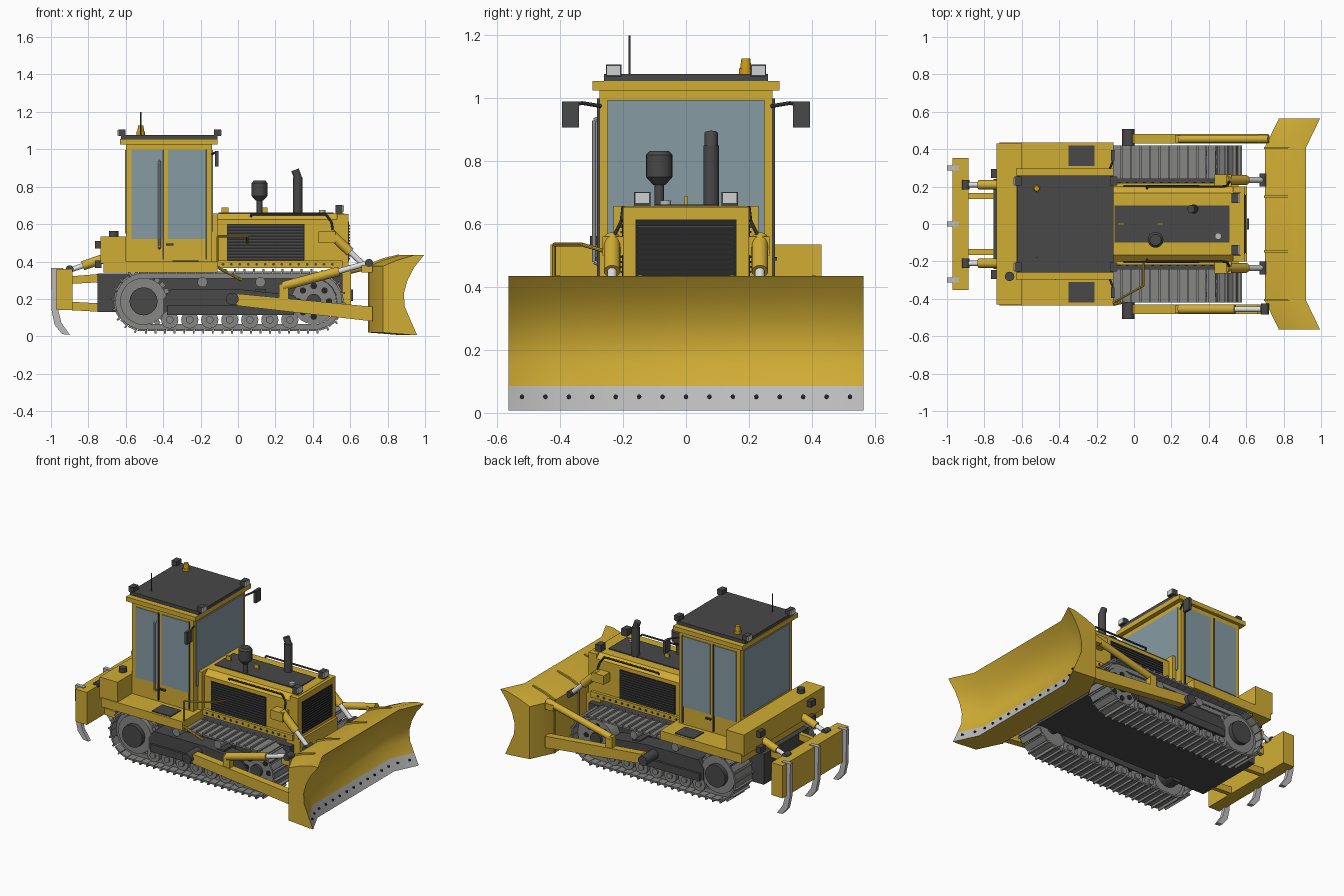
import bpy, bmesh
from math import pi, sin, cos, radians
from mathutils import Vector, Matrix

cube = bpy.data.objects.get("Cube")
if cube:
    bpy.data.objects.remove(cube)


def material(name, r, g, b):
    mat = bpy.data.materials.new(name)
    mat.use_nodes = True
    mat.diffuse_color = (r, g, b, 1)
    mat.node_tree.nodes["Principled BSDF"].inputs["Base Color"].default_value = (r, g, b, 1)
    return mat


YELLOW = material("yellow paint", .64, .42, .035)
DARK = material("dark grey", .065, .065, .065)
BLACK = material("black", .02, .02, .02)
STEEL = material("track steel", .24, .24, .235)
EDGE = material("worn steel", .5, .5, .5)
CHROME = material("chrome rod", .75, .75, .77)
GLASS = material("window glass", .24, .33, .37)
LAMP = material("lamp lens", .62, .64, .65)
AMBER = material("amber beacon", .62, .34, .01)


def finish(name, bm, mats, mirrored=False, smooth=False):
    bmesh.ops.recalc_face_normals(bm, faces=bm.faces)
    mesh = bpy.data.meshes.new(name)
    bm.to_mesh(mesh)
    bm.free()
    for mat in mats:
        mesh.materials.append(mat)
    if smooth:
        mesh.shade_smooth()
        mesh.set_sharp_from_angle(angle=radians(35))
    obj = bpy.data.objects.new(name, mesh)
    bpy.context.collection.objects.link(obj)
    if mirrored:
        # geometry is in world space, so this reflects across y = 0
        mod = obj.modifiers.new("mirror", "MIRROR")
        mod.use_axis = (False, True, False)
        mod.use_mirror_merge = False
    return obj


def add_box(bm, xs, ys, zs, turn=Matrix()):
    centre = Vector([sum(r) / 2 for r in (xs, ys, zs)])
    size = [r[1] - r[0] for r in (xs, ys, zs)]
    bmesh.ops.create_cube(bm, size=1, matrix=turn @ Matrix.Translation(centre) @ Matrix.Diagonal((*size, 1)))


def box(name, mat, xs, ys, zs, mirrored=False):
    bm = bmesh.new()
    add_box(bm, xs, ys, zs)
    return finish(name, bm, [mat], mirrored)


def add_rod(bm, p, q, r, r_end=None, sides=20):
    p, q = Vector(p), Vector(q)
    axis = q - p
    turn = axis.to_track_quat("Z", "Y").to_matrix().to_4x4()
    bmesh.ops.create_cone(bm, cap_ends=True, segments=sides, radius1=r, radius2=r if r_end is None else r_end,
                          depth=axis.length, matrix=Matrix.Translation((p + q) / 2) @ turn)


def rod(name, mat, p, q, r, mirrored=False, r_end=None):
    bm = bmesh.new()
    add_rod(bm, p, q, r, r_end)
    return finish(name, bm, [mat], mirrored, True)


def pipe(name, mat, points, r, mirrored=False):
    bm = bmesh.new()
    for p, q in zip(points, points[1:]):
        add_rod(bm, p, q, r, sides=8)
    return finish(name, bm, [mat], mirrored, True)


def loft(name, mats, profile, stations, mirrored=False, rule=None):
    """Sweep an xz profile along y; each station is (y, x shift)."""
    bm = bmesh.new()
    rings = [[bm.verts.new((x + dx, y, z)) for x, z in profile] for y, dx in stations]
    n = len(profile)
    for a, b in zip(rings, rings[1:]):
        for i in range(n):
            j = (i + 1) % n
            face = bm.faces.new((a[i], a[j], b[j], b[i]))
            face.material_index = rule(i) if rule else 0
    bm.faces.new(rings[0])
    bm.faces.new(rings[-1][::-1])
    return finish(name, bm, mats, mirrored, True)


def prism(name, mat, profile, y0, y1, mirrored=False):
    return loft(name, [mat], profile, [(y0, 0), (y1, 0)], mirrored)


# Tracks: shoes with grousers following a stadium path
REAR, FRONT, AXLE, R = -.505, .405, .187, .148
SPAN = FRONT - REAR
LENGTH = 2 * SPAN + 2 * pi * R


def track_frame(s):
    """Matrix at path length s: local x along the track, z outward."""
    if s < SPAN:
        x, z, a = REAR + s, AXLE + R, 0
    elif s < SPAN + pi * R:
        a = (s - SPAN) / R
        x, z = FRONT + R * sin(a), AXLE + R * cos(a)
    elif s < 2 * SPAN + pi * R:
        x, z, a = FRONT - (s - SPAN - pi * R), AXLE - R, pi
    else:
        a = pi + (s - 2 * SPAN - pi * R) / R
        x, z = REAR + R * sin(a), AXLE + R * cos(a)
    return Matrix.Translation((x, 0, z)) @ Matrix.Rotation(a, 4, "Y")


bm = bmesh.new()
SHOES = 54
half = LENGTH / SHOES / 2
for i in range(SHOES):
    turn = track_frame(i * LENGTH / SHOES)
    add_box(bm, (-half * .95, half * .95), (.24, .42), (0, .011), turn)
    add_box(bm, (-half, -half * .6), (.24, .42), (.01, .024), turn)
    for y in (.3, .35):
        add_box(bm, (-half, half), (y, y + .015), (-.026, 0), turn)
finish("track_shoes", bm, [STEEL], True)

# Sprockets, idlers and rollers
bm = bmesh.new()
add_rod(bm, (REAR, .29, AXLE), (REAR, .38, AXLE), .125, sides=36)
for i in range(22):
    add_box(bm, (-.014, .014), (.315, .35), (.11, .146),
            Matrix.Translation((REAR, 0, AXLE)) @ Matrix.Rotation(i * pi / 11, 4, "Y"))
finish("drive_sprocket", bm, [STEEL], True, True)
rod("sprocket_hub", DARK, (REAR, .2, AXLE), (REAR, .41, AXLE), .075, True)
rod("idler_wheel", STEEL, (FRONT, .29, AXLE), (FRONT, .37, AXLE), .122, True)
rod("idler_hub", DARK, (FRONT, .27, AXLE), (FRONT, .39, AXLE), .04, True)
bm = bmesh.new()
for i in range(8):
    x, z = FRONT + .082 * cos(i * pi / 4), AXLE + .082 * sin(i * pi / 4)
    add_rod(bm, (x, .37, z), (x, .374, z), .017)
finish("idler_holes", bm, [BLACK], True, True)
bm = bmesh.new()
for i in range(7):
    x = -.365 + i * .107
    add_rod(bm, (x, .28, .088), (x, .385, .088), .046)
    add_rod(bm, (x, .27, .088), (x, .395, .088), .02)
for x in (-.19, .12):
    add_rod(bm, (x, .27, .29), (x, .39, .29), .027)
finish("track_rollers", bm, [STEEL], True, True)
prism("track_frame", DARK, [(-.4, .12), (.3, .12), (.34, .17), (.3, .22), (.02, .25), (-.36, .25), (-.4, .2)],
      .275, .385, True)
box("roller_guard", DARK, (-.38, .3), (.385, .4), (.115, .165), True)

# Chassis
box("belly", DARK, (-.75, .56), (-.24, .24), (.13, .335))
box("front_crossmember", YELLOW, (.5, .605), (-.2, .2), (.17, .38))
box("front_hitch", DARK, (.6, .615), (-.03, .03), (.19, .25))
box("axle_beam", DARK, (.09, .15), (-.36, .36), (.2, .25))
box("chassis_rail", YELLOW, (-.12, .56), (.17, .22), (.365, .405), True)
bm = bmesh.new()
for i in range(14):
    x = -.08 + i * .045
    add_rod(bm, (x, .22, .385), (x, .225, .385), .008, sides=6)
finish("rail_bolts", bm, [DARK], True)

# Deck, fenders and rear tank
box("deck", YELLOW, (-.72, -.11), (-.435, .435), (.34, .4))
box("rear_tank", YELLOW, (-.735, -.6), (-.43, .43), (.39, .535))
box("step_mat", DARK, (-.35, -.21), (.31, .42), (.4, .406), True)
rod("tank_cap", DARK, (-.665, -.28, .53), (-.665, -.28, .562), .025)
for z in (.385, .49):
    box("tail_lamp", DARK, (-.765, -.73), (.245, .295), (z - .02, z + .02), True)

# Cab with windows
box("cab_body", YELLOW, (-.6, -.14), (-.275, .275), (.4, 1.03))
box("cab_eave", YELLOW, (-.63, -.11), (-.298, .298), (1.025, 1.055))
box("roof_panel", DARK, (-.625, -.11), (-.26, .26), (1.055, 1.077))
for name, xs in (("rear_side_window", (-.57, -.405)), ("door_window", (-.375, -.17))):
    box(name, GLASS, xs, (.275, .28), (.52, .995), True)
box("windscreen", GLASS, (-.14, -.135), (-.25, .25), (.56, .995))
box("rear_window", GLASS, (-.605, -.6), (-.245, .245), (.55, .995))
for x in (-.4, -.17):
    box("door_seal", DARK, (x - .004, x + .004), (.275, .283), (.41, 1), True)
box("door_latch", DARK, (-.385, -.345), (.275, .29), (.485, .495), True)
pipe("grab_handle", EDGE, [(-.42, -.27, .47), (-.42, -.292, .48), (-.42, -.292, .93), (-.42, -.27, .94)], .007)
pipe("mirror_arm", DARK, [(-.14, .27, .975), (-.115, .33, .985), (-.115, .36, .98)], .006, True)
box("mirror", DARK, (-.122, -.104), (.34, .395), (.907, .99), True)

# Roof lamps, beacon and aerial
for x, side in ((-.11, 1), (-.62, -1)):
    box("roof_lamp", DARK, (x - .018, x + .018), (.205, .255), (1.07, 1.107), True)
    lens = x + side * .02
    box("roof_lamp_lens", LAMP, (lens - .003, lens + .003), (.208, .252), (1.073, 1.104), True)
rod("beacon_base", AMBER, (-.52, .19, 1.07), (-.52, .19, 1.095), .022)
rod("beacon", AMBER, (-.52, .19, 1.095), (-.52, .19, 1.127), .018, r_end=.014)
rod("aerial", DARK, (-.52, -.18, 1.07), (-.52, -.18, 1.2), .003)

# Engine hood with chamfered shoulders
bm = bmesh.new()
outline = [(-.2, .39), (.2, .39), (.2, .625), (.165, .657), (-.165, .657), (-.2, .625)]
ends = [[bm.verts.new((x, y, z)) for y, z in outline] for x in (-.14, .57)]
for i in range(len(outline)):
    bm.faces.new((ends[0][i - 1], ends[0][i], ends[1][i], ends[1][i - 1]))
bm.faces.new(ends[0])
bm.faces.new(ends[1])
finish("engine_hood", bm, [YELLOW])
box("firewall", YELLOW, (-.14, -.11), (-.23, .23), (.4, .657))
box("hood_panel", DARK, (-.105, .51), (-.1, .1), (.655, .663))
box("radiator_frame", YELLOW, (.53, .59), (-.2, .2), (.38, .655))

# Grilles with slats
box("side_grille", BLACK, (-.06, .355), (.2, .204), (.405, .6), True)
box("front_grille", BLACK, (.59, .594), (-.16, .16), (.4, .615))
bm, front = bmesh.new(), bmesh.new()
for i in range(12):
    z = .412 + i * .016
    add_box(bm, (-.055, .35), (.203, .209), (z, z + .007))
    add_box(front, (.593, .6), (-.155, .155), (z, z + .007))
finish("side_grille_slats", bm, [DARK], True)
finish("front_grille_slats", front, [DARK])
pipe("hood_rail", DARK, [(.07, .19, .64), (.07, .2, .652), (.47, .2, .652), (.5, .205, .61), (.51, .235, .55)],
     .006, True)

# Hood fittings: exhausts, headlights, caps
rod("muffler_pipe", DARK, (.115, -.085, .65), (.115, -.085, .75), .015)
rod("muffler_cone", DARK, (.115, -.085, .725), (.115, -.085, .75), .02, r_end=.042)
rod("muffler", DARK, (.115, -.085, .75), (.115, -.085, .82), .042)
rod("muffler_top", DARK, (.115, -.085, .82), (.115, -.085, .833), .042, r_end=.03)
rod("exhaust_stack", DARK, (.32, .08, .65), (.32, .08, .85), .025)
rod("exhaust_tip", DARK, (.325, .08, .835), (.305, .08, .89), .021)
box("headlight", DARK, (.522, .56), (.113, .165), (.655, .703), True)
box("headlight_lens", LAMP, (.56, .566), (.116, .162), (.666, .7), True)
rod("radiator_cap", EDGE, (.45, -.065, .66), (.45, -.065, .675), .018)
for x in (-.07, .14):
    box("lifting_eye", YELLOW, (x - .018, x + .018), (-.005, .005), (.655, .69))
pipe("step_rail", YELLOW, [(-.11, -.42, .4), (-.11, -.42, .535), (.05, -.33, .535), (.05, -.21, .5)], .006)
pipe("step_brace", YELLOW, [(-.11, -.43, .37), (.02, -.4, .3)], .008)

# Blade: curved face with angled wings and a steel cutting edge
face_curve = [(.92, .435), (.868, .37), (.831, .3), (.812, .23), (.816, .16), (.848, .085), (.882, .008)]
back_curve = [(.85, .008), (.70, .02), (.70, .375), (.77, .405), (.87, .435)]
WING, TIP, SWEEP = .41, .565, .075
loft("blade", [YELLOW, EDGE], face_curve + back_curve, [(-TIP, SWEEP), (-WING, 0), (WING, 0), (TIP, SWEEP)],
     rule=lambda i: int(i == len(face_curve) - 2))
bm = bmesh.new()
for i in range(15):
    y = (i - 7) * .0745
    x = .866 + SWEEP * max(0, abs(y) - WING) / (TIP - WING)
    add_rod(bm, (x - .01, y, .05), (x + .006, y, .052), .007, sides=8)
finish("cutting_edge_bolts", bm, [BLACK], smooth=True)
for y in (.14, .4):
    prism("blade_rib", YELLOW, [(.695, .02), (.695, .385), (.77, .416), (.86, .438), (.86, .4), (.72, .02)],
          y, y + .012, True)

# Push arms, tilt cylinder and brace
prism("push_arm", YELLOW, [(-.04, .2), (0, .228), (.72, .158), (.72, .08), (0, .163)], .43, .48, True)
rod("arm_pivot", DARK, (-.03, .36, .2), (-.03, .508, .2), .033, True)
box("arm_bracket", YELLOW, (.22, .27), (.435, .475), (.18, .28), True)
rod("tilt_cylinder", YELLOW, (.24, -.455, .268), (.54, -.455, .348), .025)
rod("tilt_rod", CHROME, (.54, -.455, .348), (.68, -.455, .388), .015)
rod("tilt_pin", DARK, (.7, -.485, .392), (.7, -.425, .392), .022)
rod("blade_brace", YELLOW, (.24, .455, .268), (.72, .455, .385), .022)
box("brace_lug", YELLOW, (.66, .72), (.43, .48), (.34, .38), True)

# Lift cylinders
box("lift_bracket", YELLOW, (.43, .52), (.19, .265), (.5, .56), True)
rod("lift_cylinder", YELLOW, (.49, .235, .555), (.6, .235, .45), .026, True)
rod("lift_rod", CHROME, (.6, .235, .45), (.69, .235, .365), .015, True)
rod("lift_pin", DARK, (.69, .2, .365), (.69, .27, .365), .02, True)

# Ripper
box("ripper_beam", YELLOW, (-.97, -.885), (-.352, .352), (.14, .36))
shank = [(-1, .365), (-.935, .365), (-.935, .35), (-.967, .345), (-.963, .15), (-.945, .075), (-.9, .008),
         (-.94, .012), (-.98, .06), (-.997, .14)]
for y in (-.3, 0, .3):
    prism("ripper_shank", EDGE, shank, y - .013, y + .013)
prism("ripper_upper_link", YELLOW, [(-.9, .28), (-.9, .32), (-.72, .335), (-.72, .29)], .135, .165, True)
prism("ripper_lower_link", YELLOW, [(-.9, .14), (-.9, .185), (-.72, .175), (-.72, .13)], .135, .165, True)
rod("ripper_cylinder", YELLOW, (-.72, .21, .415), (-.83, .21, .377), .025, True)
rod("ripper_rod", CHROME, (-.83, .21, .377), (-.89, .21, .357), .014, True)
rod("ripper_pin", DARK, (-.9, .185, .36), (-.9, .235, .36), .02, True)
